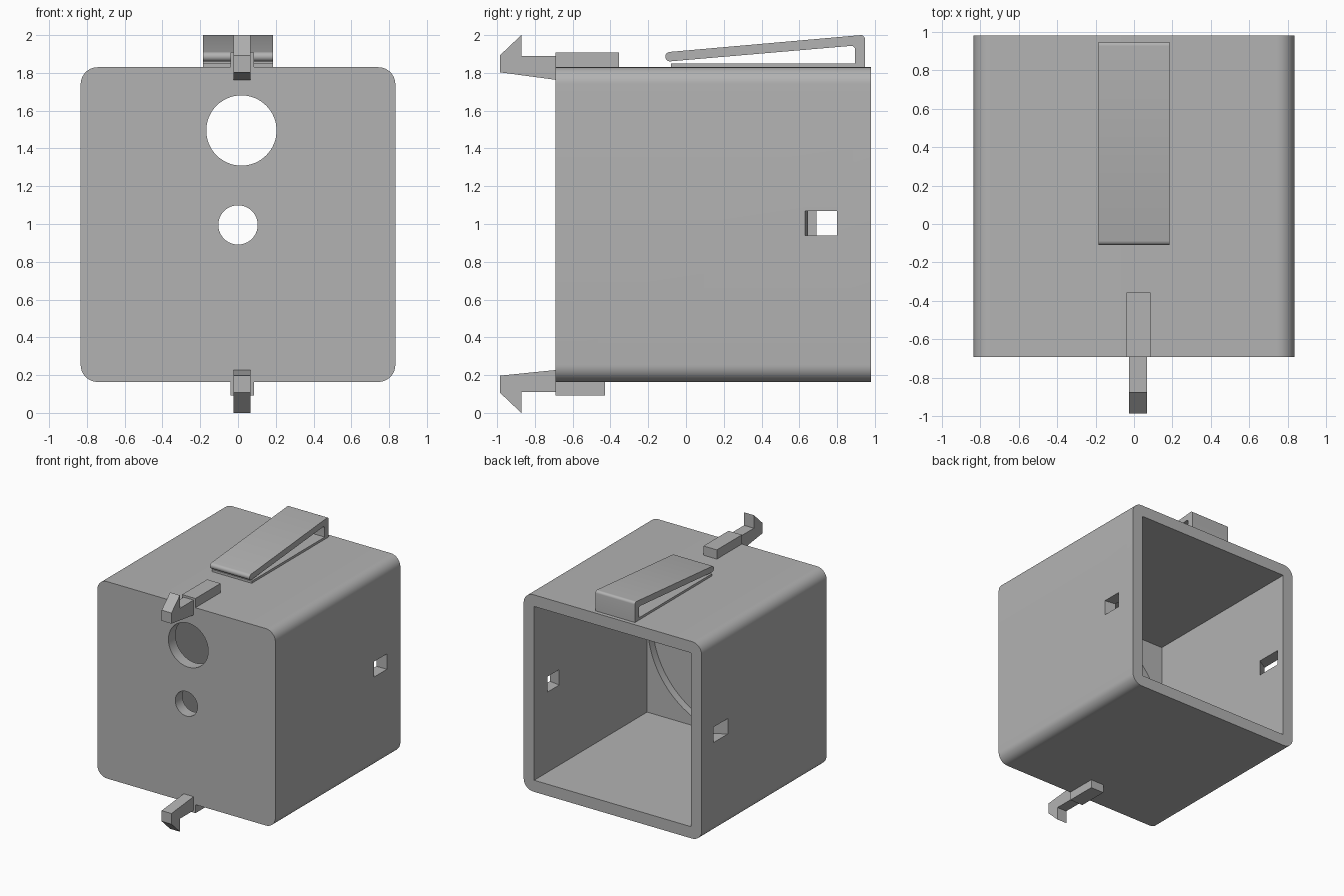
import bpy, bmesh, math
from mathutils import Vector

cube = bpy.data.objects.get("Cube")
if cube:
    bpy.data.objects.remove(cube, do_unlink=True)

grey = bpy.data.materials.new("plastic_grey")
grey.use_nodes = True
colour = (0.45, 0.45, 0.45, 1)
grey.diffuse_color = colour
grey.node_tree.nodes["Principled BSDF"].inputs["Base Color"].default_value = colour

FRONT, BACK = -0.69, 0.98
HALF, MID_Z = 0.833, 0.997
BOTTOM, TOP = MID_Z - HALF, MID_Z + HALF


def prism(name, outline, axis, start, end):
    """Extrude a 2D outline along x (outline is y,z), y (x,z) or z (x,y)."""
    place = {"x": lambda a, b: (start, a, b),
             "y": lambda a, b: (a, start, b),
             "z": lambda a, b: (a, b, start)}[axis]
    bm = bmesh.new()
    face = bm.faces.new([bm.verts.new(place(a, b)) for a, b in outline])
    new = bmesh.ops.extrude_face_region(bm, geom=[face])["geom"]
    shift = Vector([(end - start) * (axis == k) for k in "xyz"])
    bmesh.ops.translate(bm, vec=shift, verts=[v for v in new if isinstance(v, bmesh.types.BMVert)])
    bmesh.ops.recalc_face_normals(bm, faces=bm.faces)
    mesh = bpy.data.meshes.new(name)
    bm.to_mesh(mesh)
    bm.free()
    mesh.materials.append(grey)
    obj = bpy.data.objects.new(name, mesh)
    bpy.context.collection.objects.link(obj)
    return obj


def rect(a0, a1, b0, b1):
    return [(a0, b0), (a1, b0), (a1, b1), (a0, b1)]


def arc(a, b, radius, first=0, last=360, steps=64):
    angles = [math.radians(first + (last - first) * i / steps) for i in range(steps + 1)]
    if last - first == 360:
        angles.pop()
    return [(a + radius * math.cos(t), b + radius * math.sin(t)) for t in angles]


def activate(obj):
    bpy.ops.object.select_all(action="DESELECT")
    obj.select_set(True)
    bpy.context.view_layer.objects.active = obj


def cut(target, cutter):
    cutter.hide_render = True
    mod = target.modifiers.new("cut", "BOOLEAN")
    mod.operation, mod.solver, mod.object = "DIFFERENCE", "EXACT", cutter
    activate(target)
    bpy.ops.object.modifier_apply(modifier=mod.name)
    bpy.data.objects.remove(cutter, do_unlink=True)


def smooth(obj):
    activate(obj)
    bpy.ops.object.shade_smooth_by_angle(angle=math.radians(30))


# Housing: rounded square tube with a closed front
radius = 0.09
outline = []
for i, (sx, sz) in enumerate([(1, 1), (-1, 1), (-1, -1), (1, -1)]):
    c = HALF - radius
    outline += arc(sx * c, MID_Z + sz * c, radius, 90 * i, 90 * i + 90, 10)
housing = prism("housing", outline, "y", FRONT, BACK)

# Open cavity and the round recess in its end wall
inner = 0.735
cut(housing, prism("cavity_cutter", rect(-inner, inner, MID_Z - inner, MID_Z + inner), "y", -0.53, 1.1))
cut(housing, prism("recess_cutter", arc(0, MID_Z, 0.73, steps=96), "y", -0.595, -0.4))

# Round holes through the front
cut(housing, prism("large_hole_cutter", arc(0.018, 1.495, 0.186), "y", -0.8, -0.4))
cut(housing, prism("small_hole_cutter", arc(0, 0.995, 0.104), "y", -0.8, -0.4))

# Slanted slots through the side walls
left_slot = [(0.835, 0.63), (0.835, 0.80), (0.735, 0.80), (0.735, 0.645)]
right_slot = [(-0.835, 0.63), (-0.835, 0.82), (-0.735, 0.91), (-0.735, 0.69)]
for name, slot in (("left", left_slot), ("right", right_slot)):
    # Stretch the slot a little past both wall surfaces
    centre = sum((Vector(p) for p in slot), Vector((0, 0))) / 4
    (o0, o1, i1, i0) = [Vector(p) for p in slot]
    k = 0.1
    grown = [o0 + (o0 - i0) * k, o1 + (o1 - i1) * k, i1 + (i1 - o1) * k, i0 + (i0 - o0) * k]
    cut(housing, prism(name + "_slot_cutter", [tuple(p) for p in grown], "z", 0.94, 1.07))
smooth(housing)

# Spring clip on top: base plate, upright and sloping arm with a rounded tip
clip = [(-0.08, TOP - 0.01), (0.947, TOP - 0.01)]
clip += arc(0.927, 1.98, 0.02, 0, 95, 5)
clip += arc(-0.085, 1.886, 0.025, 95, 275, 10)
clip += arc(0.875, 1.923, 0.02, 95, 0, 5)
clip += [(0.895, 1.849), (-0.08, 1.849)]
smooth(prism("spring_clip", clip, "x", -0.185, 0.185))

# Front hooks, each with its mounting block
top_hook = [(-0.68, 1.762), (-0.985, 1.803), (-0.985, 1.893), (-0.872, 2.0), (-0.872, 1.89), (-0.68, 1.89)]
for name, flip, block_end in (("top", False, -0.355), ("bottom", True, -0.43)):
    def side(z):
        return 2 - z if flip else z
    hook = [(y, side(z + (0.01 if flip and z < 1.8 else 0))) for y, z in top_hook]
    prism(name + "_hook", hook, "x", -0.025, 0.067)
    prism(name + "_hook_block", rect(FRONT, block_end, side(TOP - 0.01), side(1.908)), "x", -0.04, 0.085)
